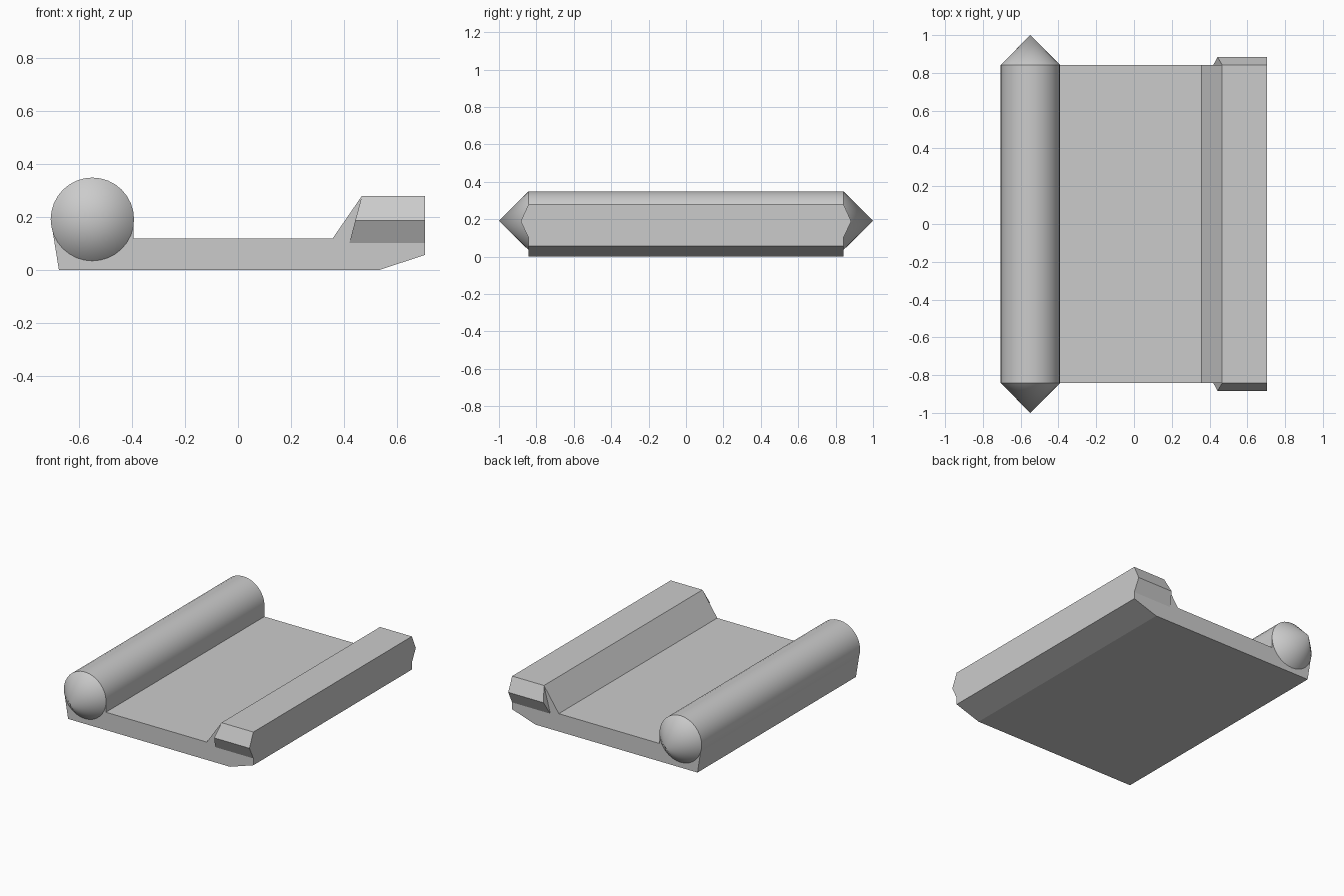
import bpy, bmesh, math

cube = bpy.data.objects.get("Cube")
if cube:
    bpy.data.objects.remove(cube, do_unlink=True)

grey = bpy.data.materials.new("plain_grey")
grey.use_nodes = True
colour = (0.6, 0.6, 0.6, 1)
grey.diffuse_color = colour
grey.node_tree.nodes["Principled BSDF"].inputs["Base Color"].default_value = colour

HALF = 0.842  # half length of the extruded body


def finish(bm, name, smooth=False):
    bmesh.ops.recalc_face_normals(bm, faces=bm.faces)
    mesh = bpy.data.meshes.new(name)
    bm.to_mesh(mesh)
    bm.free()
    mesh.materials.append(grey)
    obj = bpy.data.objects.new(name, mesh)
    bpy.context.collection.objects.link(obj)
    if smooth:
        bpy.ops.object.select_all(action="DESELECT")
        obj.select_set(True)
        bpy.context.view_layer.objects.active = obj
        bpy.ops.object.shade_smooth_by_angle(angle=math.radians(30))
    return obj


# Base tray: side profile with a raised rail, extruded along y
profile = [(-0.675, 0), (0.53, 0), (0.704, 0.057), (0.704, 0.28),
           (0.467, 0.28), (0.357, 0.12), (-0.393, 0.12),
           (-0.393, 0.192), (-0.706, 0.192)]
bm = bmesh.new()
face = bm.faces.new([bm.verts.new((x, -HALF, z)) for x, z in profile])
new = bmesh.ops.extrude_face_region(bm, geom=[face])["geom"]
bmesh.ops.translate(bm, vec=(0, 2 * HALF, 0),
                    verts=[v for v in new if isinstance(v, bmesh.types.BMVert)])
if not face.is_valid or len([f for f in bm.faces if len(f.verts) == len(profile)]) < 2:
    bm.faces.new([v for v in bm.verts if v.co.y < 0])
finish(bm, "base_tray")

# Roller: cylinder with pointed ends
SIDES, RADIUS = 32, 0.157
bm = bmesh.new()
rings = []
for y in (-HALF, HALF):
    rings.append([bm.verts.new((-0.549 + RADIUS * math.cos(a), y,
                                0.192 + RADIUS * math.sin(a)))
                  for a in (2 * math.pi * i / SIDES for i in range(SIDES))])
tips = [bm.verts.new((-0.549, y, 0.192)) for y in (-1, 1)]
for i in range(SIDES):
    j = (i + 1) % SIDES
    bm.faces.new((rings[0][i], rings[0][j], rings[1][j], rings[1][i]))
    for ring, tip in zip(rings, tips):
        bm.faces.new((ring[i], ring[j], tip))
finish(bm, "pointed_roller", smooth=True)

# Wedge-shaped ends of the rail
for side, name in ((-1, "front_rail_end"), (1, "back_rail_end")):
    bm = bmesh.new()
    for x, y, z in ((0.467, HALF, 0.28), (0.442, 0.884, 0.187), (0.42, HALF, 0.103)):
        for px in (x, 0.704):
            bm.verts.new((px, side * y, z))
    bmesh.ops.convex_hull(bm, input=bm.verts)
    bmesh.ops.dissolve_limit(bm, angle_limit=0.01, verts=bm.verts, edges=bm.edges)
    finish(bm, name)
